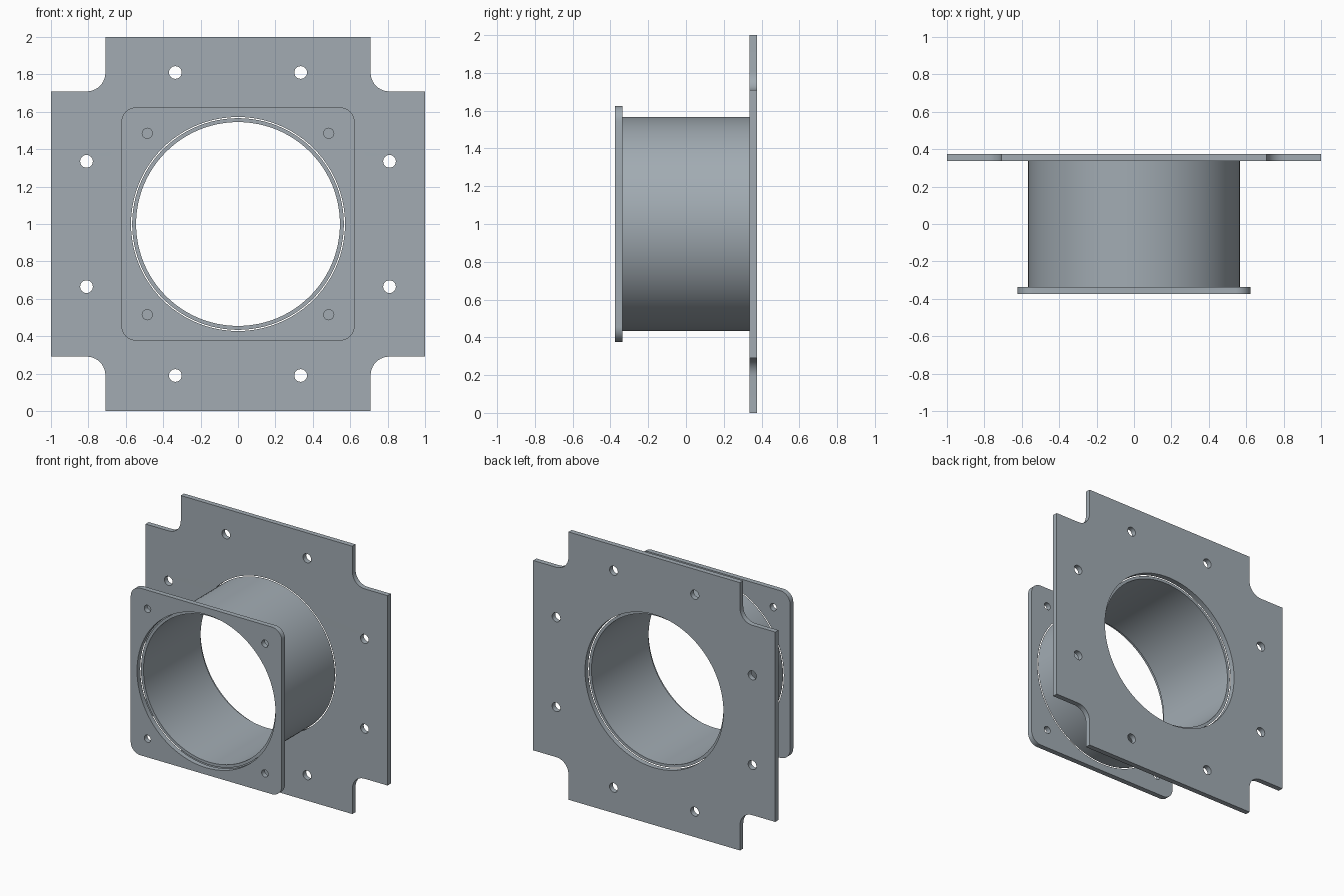
import bpy, bmesh
from math import sin, cos, pi, radians
from mathutils import Matrix

if "Cube" in bpy.data.objects:
    bpy.data.objects.remove(bpy.data.objects["Cube"])

THICK = 0.038
Y_OUT = 0.375      # outer face of both flanges
BORE = 0.572       # flange bore, slightly larger than the tube

steel = bpy.data.materials.new("slate_steel")
steel.diffuse_color = (0.36, 0.41, 0.45, 1)
steel.use_nodes = True
steel.node_tree.nodes["Principled BSDF"].inputs["Base Color"].default_value = steel.diffuse_color


def arc(cx, cz, r, a0, a1, n):
    return [(cx + r * cos(radians(a0 + (a1 - a0) * i / n)),
             cz + r * sin(radians(a0 + (a1 - a0) * i / n))) for i in range(n + 1)]


def circle(cx, cz, r, n):
    return arc(cx, cz, r, 0, 360, n)[:-1]


def four_fold(corner):
    """Repeat the first-quadrant corner outline around the centre."""
    pts = []
    for k in range(4):
        c, s = round(cos(k * pi / 2)), round(sin(k * pi / 2))
        pts += [(c * x - s * z, s * x + c * z) for x, z in corner]
    return pts


def finish(name, mesh):
    mesh.materials.clear()
    mesh.materials.append(steel)
    obj = bpy.data.objects.new(name, mesh)
    bpy.context.collection.objects.link(obj)
    bpy.ops.object.select_all(action='DESELECT')
    obj.select_set(True)
    bpy.context.view_layer.objects.active = obj
    bpy.ops.object.shade_smooth_by_angle(angle=radians(30))
    return obj


def plate(name, loops, y):
    """Filled outline with holes, extruded along y, centred at height 1."""
    cu = bpy.data.curves.new(name + "_profile", 'CURVE')
    cu.dimensions, cu.fill_mode, cu.extrude = '2D', 'BOTH', THICK / 2
    for loop in loops:
        sp = cu.splines.new('POLY')
        sp.points.add(len(loop) - 1)
        for p, (x, z) in zip(sp.points, loop):
            p.co = (x, z, 0, 1)
        sp.use_cyclic_u = True
    tmp = bpy.data.objects.new(name + "_profile", cu)
    bpy.context.collection.objects.link(tmp)
    bpy.context.view_layer.update()
    deps = bpy.context.evaluated_depsgraph_get()
    mesh = bpy.data.meshes.new_from_object(tmp.evaluated_get(deps))
    bpy.data.objects.remove(tmp)
    bm = bmesh.new()
    bm.from_mesh(mesh)
    bmesh.ops.remove_doubles(bm, verts=bm.verts, dist=1e-5)
    bmesh.ops.transform(bm, verts=bm.verts,
                        matrix=Matrix.Translation((0, y, 1)) @ Matrix.Rotation(pi / 2, 4, 'X'))
    bmesh.ops.recalc_face_normals(bm, faces=bm.faces)
    bm.to_mesh(mesh)
    bm.free()
    mesh.name = name
    return finish(name, mesh)


# Large rear flange: square with filleted corner notches and eight bolt holes
E, N, R = 1.0, 0.709, 0.1
notch = [(E, N)] + arc(N + R, N + R, R, 270, 180, 10) + [(N, E)]
bolts = [circle(sx * a, sz * b, 0.034, 24)
         for a, b in ((0.335, 0.81), (0.81, 0.335)) for sx in (-1, 1) for sz in (-1, 1)]
plate("rear_flange", [four_fold(notch), circle(0, 0, BORE, 96)] + bolts, Y_OUT - THICK / 2)

# Small front flange: rounded square with four bolt holes
H, C = 0.624, 0.08
rounded = arc(H - C, H - C, C, 0, 90, 10)
bolts = [circle(sx * 0.485, sz * 0.485, 0.027, 24) for sx in (-1, 1) for sz in (-1, 1)]
plate("front_flange", [four_fold(rounded), circle(0, 0, BORE, 96)] + bolts, -Y_OUT + THICK / 2)

# Duct tube, ending flush with the inner face of each flange
bm = bmesh.new()
L, RO, RI = Y_OUT - THICK, 0.566, 0.545
section = [bm.verts.new((r, y, 1)) for r, y in ((RO, -L), (RO, L), (RI, L), (RI, -L))]
edges = [bm.edges.new((section[i], section[(i + 1) % 4])) for i in range(4)]
bmesh.ops.spin(bm, geom=section + edges, cent=(0, 0, 1), axis=(0, 1, 0),
               angle=2 * pi, steps=96, use_merge=True)
bmesh.ops.remove_doubles(bm, verts=bm.verts, dist=1e-5)
bmesh.ops.recalc_face_normals(bm, faces=bm.faces)
mesh = bpy.data.meshes.new("duct_tube")
bm.to_mesh(mesh)
bm.free()
finish("duct_tube", mesh)
